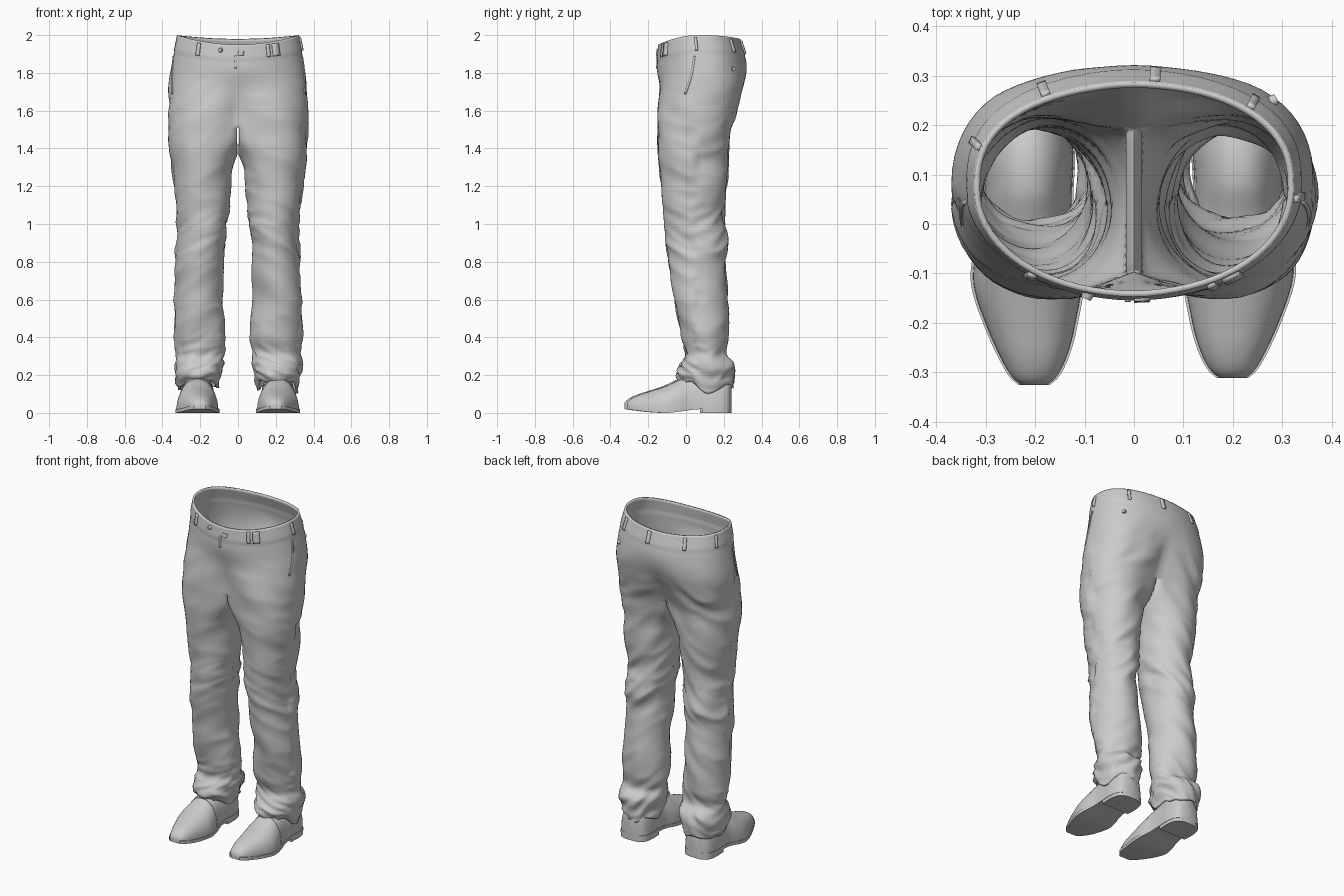
import bpy, bmesh, math
from mathutils import Vector, noise

cube = bpy.data.objects.get("Cube")
if cube:
    bpy.data.objects.remove(cube)

gray = bpy.data.materials.new("plain gray")
gray.use_nodes = True
gray.diffuse_color = (0.6, 0.6, 0.6, 1)
gray.node_tree.nodes["Principled BSDF"].inputs["Base Color"].default_value = gray.diffuse_color

CROTCH, OUTER, INNER = 1.52, 36, 15
START = INNER / (OUTER + INNER)

# Trouser outline: height, outer x, inner x, front y, back y
TROUSERS = [
    (.13, .315, .098, -.02, .25), (.18, .33, .085, -.055, .255),
    (.26, .34, .07, -.025, .258), (.31, .33, .073, 0, .212),
    (.40, .342, .066, -.022, .222), (.60, .34, .078, -.06, .222),
    (.80, .333, .075, -.09, .208), (.90, .326, .068, -.105, .222),
    (1.03, .324, .05, -.12, .203), (1.2, .342, .035, -.13, .22),
    (1.4, .362, .018, -.148, .23), (1.5, .37, 0, -.148, .235),
    (1.6, .368, 0, -.147, .27), (1.75, .363, 0, -.15, .318),
    (1.87, .347, 0, -.155, .32), (2.0, .32, 0, -.143, .283)]

# Shoe outline: y, half width, underside z, top z
SHOE = [
    (-.315, .026, .035, .052), (-.3, .044, .033, .07), (-.26, .066, .027, .092),
    (-.2, .088, .02, .112), (-.11, .11, .015, .142), (-.05, .106, .02, .17),
    (.02, .09, .03, .2), (.08, .088, .035, .225), (.16, .09, .035, .225),
    (.22, .072, .035, .2), (.238, .036, .035, .17)]


def smooth(low, high, v):
    v = min(1, max(0, (v - low) / (high - low)))
    return v * v * (3 - 2 * v)


def sample(table, v):
    """Smooth curve through the rows of a table, keyed on the first column."""
    i = 0
    while i < len(table) - 2 and v > table[i + 1][0]:
        i += 1
    a, b = table[i], table[i + 1]
    before, after = table[max(0, i - 1)], table[min(len(table) - 1, i + 2)]
    h = b[0] - a[0]
    u = (v - a[0]) / h
    out = []
    for p, q, r, s in zip(before[1:], a[1:], b[1:], after[1:]):
        m = (r - p) / (b[0] - before[0]) * h
        n = (s - q) / (after[0] - a[0]) * h
        out.append(q + u * m + u * u * (3 * (r - q) - 2 * m - n) + u ** 3 * (2 * (q - r) + m + n))
    return out


def folds(x, y, z, round_y):
    """Cloth wrinkles: slanted creases, strongest at the seat, knee and ankle."""
    knee = math.exp(-((z - .95) / .14) ** 2)
    ankle = 1 - smooth(.22, .5, z)
    seat = math.exp(-((z - 1.58) / .1) ** 2) * smooth(0, .1, y)
    calm = 1 - smooth(1.6, 1.9, z)
    slant = z + abs(x) * (.9 if y > .05 else .5) + .2 * y
    broad = noise.noise(Vector((x * 4, y * 4, slant * 6)))
    ridge = .22 - abs(noise.noise(Vector((x * 4 + 3, y * 4, slant * 9))))
    crumple = .2 - abs(noise.noise(Vector((x * 7, y * 7 + 5, slant * 19))))
    deep = .012 * calm + .018 * knee * (.7 + round_y) + .012 * seat
    return (.003 + .01 * calm) * broad + deep * ridge + (.026 * ankle + .01 * knee) * crumple


def surface(side, t, z, off=0):
    """Point on the cloth: t runs front to back outside (0-1), then back along the inside."""
    outer, inner, front, back = sample(TROUSERS, z)
    cx, rx = (outer + inner) / 2, (outer - inner) / 2
    cy, ry = (front + back) / 2, (back - front) / 2
    leg = 1 - smooth(CROTCH, 1.88, z)
    phi = math.pi * (START + 2 * (1 - START) * t)
    c = math.cos(math.pi * t)
    px = outer * math.sin(math.pi * min(t, 1))
    py = cy - ry * math.copysign(abs(c) ** (.8 if c < 0 else 1), c)
    x = px + (cx - rx * math.cos(phi) - px) * leg
    y = py + (cy - ry * math.sin(phi) - py) * leg
    # close the two halves on the centre line above the legs
    end = leg * (cx - rx * math.cos(math.pi * START))
    x -= end * abs(2 * min(t, 1) - 1) ** 4 * smooth(1.3, CROTCH, z)
    if z >= CROTCH - 1e-5:
        if t < 1e-5 or t > 1 - 1e-5:
            x = 0
    else:
        x = max(x, .004)
    out = Vector((x - cx * leg, y - cy, 0)).normalized()
    d = folds(side * x, y, z, out.y) * (1 - smooth(1.3, 1.42, z) * (1 - smooth(0, .08, x)))
    # raised waistband
    d += off + .004 * smooth(1.9, 1.925, z)
    x, y = x + out.x * d * (x > 0), y + out.y * d
    # dip of the waist and the ragged hem
    z -= smooth(1.6, 2, z) * (.05 * max(0, c) ** 2 + .02 * max(0, -c) ** 2)
    hem = 1 - smooth(.13, .3, z)
    z += hem * (.035 * noise.noise(Vector((side * x * 11, y * 11, 2))) + .035 * max(0, -out.y))
    return Vector((side * x, y, z))


def finish(name, bm, thick=0, angle=50):
    mesh = bpy.data.meshes.new(name)
    bm.to_mesh(mesh)
    bm.free()
    ob = bpy.data.objects.new(name, mesh)
    bpy.context.collection.objects.link(ob)
    mesh.materials.append(gray)
    bpy.ops.object.select_all(action='DESELECT')
    ob.select_set(True)
    bpy.context.view_layer.objects.active = ob
    bpy.ops.object.shade_smooth_by_angle(angle=math.radians(angle))
    if thick:
        mod = ob.modifiers.new("cloth thickness", 'SOLIDIFY')
        mod.thickness, mod.offset = thick, -1


def quad(bm, verts, side):
    bm.faces.new(verts[::-1] if side > 0 else verts)


# Trousers: two halves welded on the centre line
bm = bmesh.new()
heights = [2 - (2 - CROTCH) * i / 40 for i in range(41)]
heights += [CROTCH - (CROTCH - .13) * i / 120 for i in range(1, 121)]
for side in (1, -1):
    rings = [[bm.verts.new(surface(side, k / OUTER, z))
              for k in range(OUTER + 1 if z > CROTCH + 1e-5 else OUTER + INNER)] for z in heights]
    for up, low in zip(rings, rings[1:]):
        closed = len(up) == OUTER + INNER
        for k in range(len(up) if closed else OUTER):
            n = (k + 1) % len(up)
            quad(bm, (up[k], up[n], low[n], low[k]), side)
bmesh.ops.remove_doubles(bm, verts=[v for v in bm.verts if abs(v.co.x) < 1e-4], dist=1e-4)
finish("trousers", bm, .012, 80)


def patch(name, side, t, width, low, high, lift=.004, lean=0, cols=2, rows=6):
    """Sewn-on strip that follows the cloth."""
    bm = bmesh.new()
    grid = [[bm.verts.new(surface(side, t + lean * r / rows + width * (q / cols - .5),
                                  high + (low - high) * r / rows, lift))
             for q in range(cols + 1)] for r in range(rows + 1)]
    for up, down in zip(grid, grid[1:]):
        for q in range(cols):
            quad(bm, (up[q], up[q + 1], down[q + 1], down[q]), side)
    finish(name, bm, lift + .004)


for side, label in ((1, "left"), (-1, "right")):
    patch(label + "_pocket_edge", side, .45, .012, 1.69, 1.89, .004, -.045, rows=12)
for side, t, width in ((1, .155, .018), (1, .2, .04), (1, .47, .02), (1, .75, .02), (1, .96, .02),
                       (-1, .21, .02), (-1, .6, .02), (-1, .82, .02)):
    patch("belt_loop", side, t, width, 1.92, 1.99, .009)
patch("fly_seam", -1, .012, .01, 1.86, 1.94, .003)
patch("waist_tab", 1, .01, .04, 1.94, 1.965, .006)


def button(name, side, t, z):
    at = surface(side, t, z)
    out = (surface(side, t, z, .01) - at).normalized()
    bm = bmesh.new()
    turn = out.to_track_quat('Z', 'Y').to_matrix().to_4x4()
    turn.translation = at + out * .004
    bmesh.ops.create_cone(bm, cap_ends=True, segments=16, radius1=.013, radius2=.01,
                          depth=.014, matrix=turn)
    finish(name, bm, angle=30)


button("side_button", -1, .09, 1.965)
button("back_pocket_button", 1, .71, 1.825)


def loft(name, rings, angle=50):
    bm = bmesh.new()
    rings = [[bm.verts.new(p) for p in ring] for ring in rings]
    for a, b in zip(rings, rings[1:]):
        for k in range(len(a)):
            n = (k + 1) % len(a)
            bm.faces.new((a[k], a[n], b[n], b[k]))
    bm.faces.new(rings[0])
    bm.faces.new(rings[-1])
    bmesh.ops.recalc_face_normals(bm, faces=bm.faces)
    finish(name, bm, angle=angle)


def span(a, b, n):
    return [a + (b - a) * i / n for i in range(n + 1)]


def middle(cx, y):
    """Shoe centre line, drifting inward at the toe."""
    return cx * (1 - .06 * smooth(.1, .3, -y))


def upper_ring(cx, dy, y, grow=0):
    w, low, top = sample(SHOE, y)
    return [(middle(cx, y) + (w + grow) * math.copysign(abs(math.cos(a)) ** .9, math.cos(a)),
             y + dy, low + (top + grow - low) * math.sin(a) ** .9) for a in span(0, math.pi, 20)]


def slab_ring(cx, dy, y, edge, floor=None):
    w, low, top = sample(SHOE, y)
    w += edge
    base = low - .015 if floor is None else floor
    x = middle(cx, y)
    return [(x - w, y + dy, base), (x + w, y + dy, base),
            (x + w, y + dy, low + .004), (x - w, y + dy, low + .004)]


# Shoes: upper, raised rear panel, sole and heel block
for cx, label, dy in ((.212, "left", .003), (-.215, "right", -.011)):
    loft(label + "_shoe_upper", [upper_ring(cx, dy, y) for y in span(-.315, .238, 50)])
    loft(label + "_shoe_rear_panel", [upper_ring(cx, dy, y, .002) for y in span(-.03, .236, 24)])
    loft(label + "_shoe_sole", [slab_ring(cx, dy, y, .005) for y in span(-.315, .238, 50)], 35)
    loft(label + "_shoe_heel", [slab_ring(cx, dy, y, .003, 0) for y in span(.085, .238, 16)], 35)
